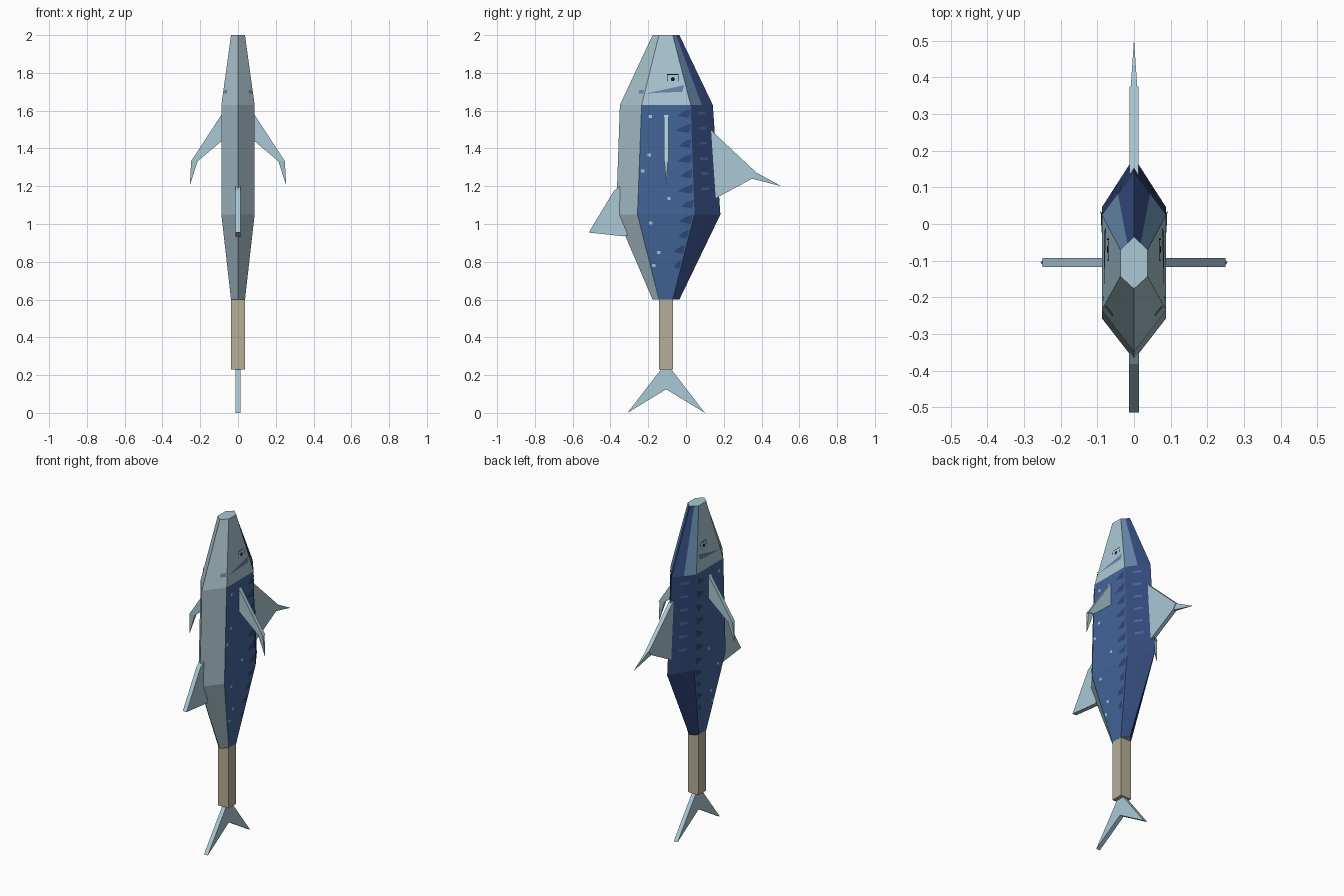
import bpy, bmesh, math
from mathutils import Vector

if "Cube" in bpy.data.objects:
    bpy.data.objects.remove(bpy.data.objects["Cube"])


def material(name, r, g, b):
    m = bpy.data.materials.new(name)
    lin = [((c / 255 + 0.055) / 1.055) ** 2.4 for c in (r, g, b)]
    m.diffuse_color = (*lin, 1)
    m.use_nodes = True
    m.node_tree.nodes["Principled BSDF"].inputs["Base Color"].default_value = m.diffuse_color
    return m


PALE = material("pale blue", 170, 200, 213)
BELLY = material("belly grey", 168, 192, 201)
BLUE = material("blue", 66, 101, 154)
NAVY = material("navy", 50, 72, 120)
MID = material("mid blue", 98, 133, 166)
TAN = material("handle tan", 183, 175, 153)
BLACK = material("black", 15, 18, 25)


def finish(name, bm, mats, recalc=True):
    if recalc:
        bmesh.ops.recalc_face_normals(bm, faces=bm.faces)
    me = bpy.data.meshes.new(name)
    bm.to_mesh(me)
    bm.free()
    for m in mats:
        me.materials.append(m)
    ob = bpy.data.objects.new(name, me)
    bpy.context.collection.objects.link(ob)
    return ob


# Body sections: z, half width, belly y, side front y, side back y, back ridge y
SECTIONS = [
    (0.60, 0.037, -0.177, -0.143, -0.070, -0.035),
    (1.05, 0.088, -0.370, -0.257, 0.045, 0.182),
    (1.63, 0.088, -0.350, -0.235, 0.025, 0.142),
    (2.00, 0.037, -0.177, -0.143, -0.070, -0.035),
]


def section(z):
    for a, b in zip(SECTIONS, SECTIONS[1:]):
        if z <= b[0]:
            t = (z - a[0]) / (b[0] - a[0])
            return [p + (q - p) * t for p, q in zip(a, b)]
    return SECTIONS[-1]


def ring(s):
    z, w, y0, yf, yb, y1 = s
    m = (yb + y1) / 2
    return [(w, yf, z), (w, yb, z), (w / 2, m, z), (0, y1, z),
            (-w / 2, m, z), (-w, yb, z), (-w, yf, z), (0, y0, z)]


# Fish body, coloured by strip and by height
bm = bmesh.new()
rings = [[bm.verts.new(p) for p in ring(s)] for s in SECTIONS]
for k in range(3):
    lo, hi = rings[k], rings[k + 1]
    for i in range(8):
        j = (i + 1) % 8
        f = bm.faces.new((lo[i], lo[j], hi[j], hi[i]))
        head = k == 2
        if i in (0, 5):
            f.material_index = 0 if head else 2
        elif i in (6, 7):
            f.material_index = 1
        else:
            f.material_index = 4 if head and i in (1, 4) else 3
bm.faces.new(rings[0][::-1])
bm.faces.new(rings[-1])
finish("body", bm, [PALE, BELLY, BLUE, NAVY, MID])


def side_point(y, z):
    return Vector((section(z)[1] + 0.003, y, z))


def back_point(t, z):
    _, w, _, _, yb, y1 = section(z)
    return Vector((w * (1 - t) + 0.0025, yb + (y1 - yb) * t + 0.002, z))


def belly_point(t, z):
    _, w, y0, yf, _, _ = section(z)
    return Vector((w * (1 - t) + 0.0025, yf + (y0 - yf) * t - 0.002, z))


def markings(name, mat, shapes):
    """Thin painted shapes, repeated on both sides."""
    bm = bmesh.new()
    for place, pts in shapes:
        for s in (1, -1):
            vs = [bm.verts.new((p.x * s, p.y, p.z)) for p in (place(*q) for q in pts)]
            f = bm.faces.new(vs)
            f.normal_update()
            if f.normal.x * s < 0:
                f.normal_flip()
    finish(name, bm, [mat], recalc=False)


def rect(a0, a1, z0, z1):
    return [(a0, z0), (a1, z0), (a1, z1), (a0, z1)]


# Ragged dark bars on the flanks and pale dashes on the back
bars, dashes = [], []
for n in range(11):
    z = 0.78 + 0.08 * n
    yb = section(z)[4] - 0.002
    reach = 0.04 + 0.03 * min(1, n / 4) + 0.012 * (n % 2)
    bars.append((side_point, [(yb - reach, z - 0.008), (yb - 0.01, z - 0.018),
                              (yb, z + 0.03), (yb - reach * 0.6, z + 0.014)]))
    if z > 1.1:
        dashes.append((back_point, rect(0.3, 0.62, z, z + 0.014)))
markings("flank_bars", NAVY, bars)
markings("back_dashes", BLUE, dashes)

# Light specks on the flanks
specks = [(-0.19, 1.57), (-0.195, 1.365), (-0.23, 1.28), (-0.09, 1.135),
          (-0.187, 1.005), (-0.145, 0.85), (-0.17, 0.78)]
markings("flank_specks", PALE,
         [(side_point, rect(y - 0.009, y + 0.009, z - 0.008, z + 0.008)) for y, z in specks])

# Mouth line and eye
markings("mouth", MID, [
    (side_point, [(-0.215, 1.69), (-0.14, 1.695), (-0.02, 1.70), (-0.01, 1.735), (-0.10, 1.715)]),
    (belly_point, rect(0.05, 0.3, 1.69, 1.71))])
frame = [rect(-0.10, -0.04, 1.789, 1.793), rect(-0.10, -0.097, 1.755, 1.789),
         rect(-0.043, -0.04, 1.755, 1.789)]
pupil = [(-0.07 + 0.011 * math.cos(a * math.pi / 4), 1.767 + 0.011 * math.sin(a * math.pi / 4))
         for a in range(8)]
markings("eye", BLACK, [(side_point, pupil)] + [(side_point, r) for r in frame])


def fin(name, place, outline, half, spike=None):
    """Flat slab from an outline, with an optional pointed tip (base a, base b, point)."""
    bm = bmesh.new()
    lo = [bm.verts.new(place(a, z, -half)) for a, z in outline]
    hi = [bm.verts.new(place(a, z, half)) for a, z in outline]
    bm.faces.new(lo)
    bm.faces.new(hi[::-1])
    for i in range(len(lo)):
        j = (i + 1) % len(lo)
        bm.faces.new((lo[i], lo[j], hi[j], hi[i]))
    if spike:
        (a, b, p) = spike
        h = half * 0.75
        base = [bm.verts.new(place(*q, d)) for q, d in ((a, -h), (b, -h), (b, h), (a, h))]
        tip = bm.verts.new(place(*p, 0))
        bm.faces.new(base)
        for i in range(4):
            bm.faces.new((base[i], base[(i + 1) % 4], tip))
    finish(name, bm, [PALE])


def upright(y, z, d):
    return (d, y, z)


# Fins in the middle plane
fin("dorsal_fin", upright, [(0.12, 1.50), (0.14, 1.49), (0.375, 1.27), (0.35, 1.24),
                            (0.165, 1.14), (0.12, 1.14)], 0.012,
    ((0.372, 1.272), (0.348, 1.24), (0.505, 1.20)))
fin("belly_fin", upright, [(-0.35, 1.20), (-0.382, 1.175), (-0.515, 0.955),
                           (-0.33, 0.935), (-0.31, 0.94)], 0.013)
fin("tail_fin", upright, [(-0.125, 0.24), (-0.31, 0.0), (-0.105, 0.125),
                          (0.10, 0.0), (-0.085, 0.24)], 0.013)

# Paired side fins
for label, s in (("right", 1), ("left", -1)):
    fin("side_fin_" + label, lambda x, z, d: (x * s, -0.105 + d, z),
        [(0.08, 1.59), (0.25, 1.33), (0.21, 1.335), (0.08, 1.445)], 0.012,
        ((0.212, 1.337), (0.248, 1.332), (0.255, 1.205)))

# Handle
bm = bmesh.new()
bmesh.ops.create_cube(bm, size=1)
for v in bm.verts:
    v.co = (v.co.x * 0.073, v.co.y * 0.073 - 0.106, v.co.z * 0.37 + 0.415)
finish("handle", bm, [TAN])
